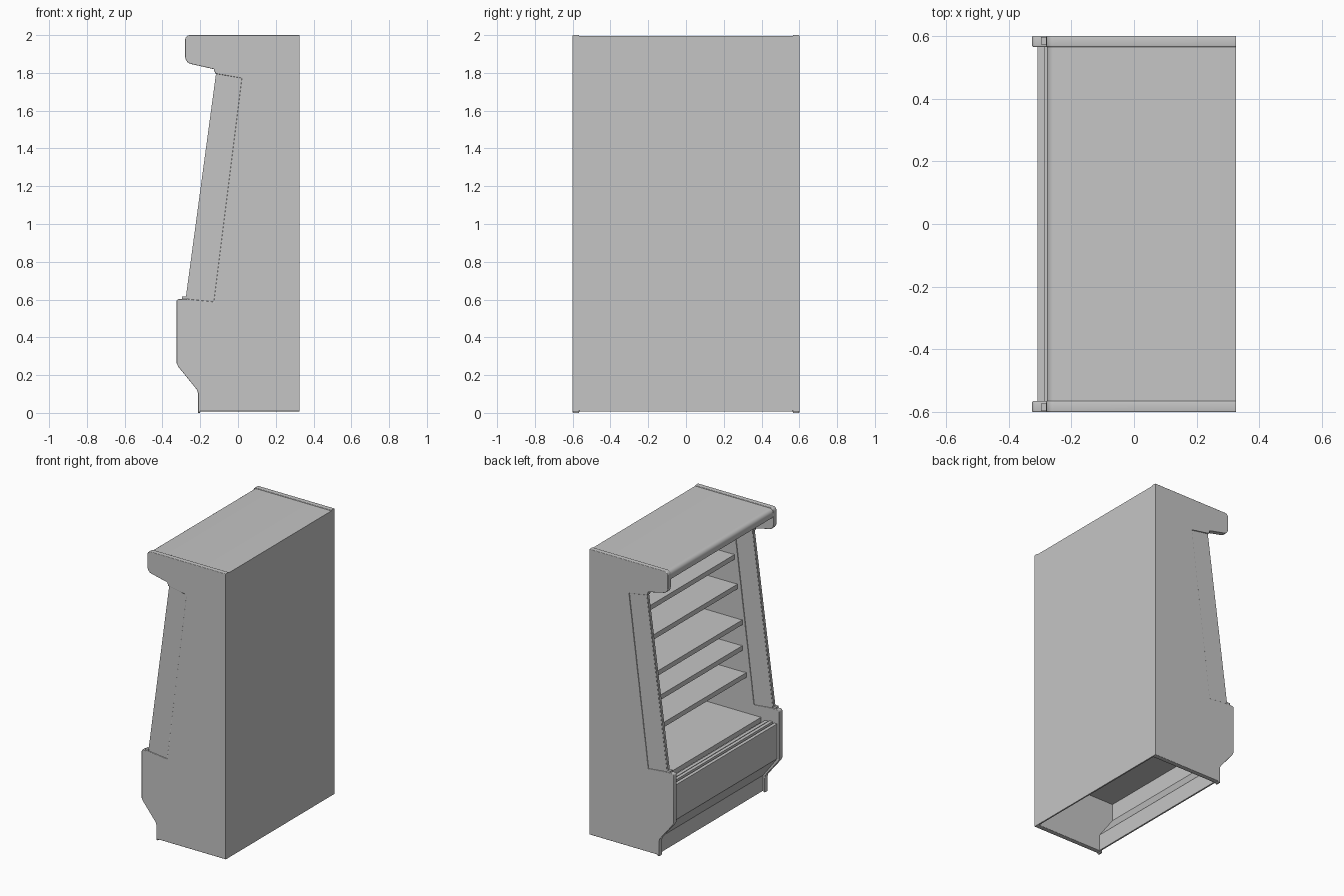
import bpy, bmesh, math

if "Cube" in bpy.data.objects:
    bpy.data.objects.remove(bpy.data.objects["Cube"])

grey = bpy.data.materials.new("cabinet grey")
grey.diffuse_color = (0.56, 0.56, 0.56, 1)
grey.use_nodes = True
grey.node_tree.nodes["Principled BSDF"].inputs["Base Color"].default_value = grey.diffuse_color


def prism(name, pts, y0, y1, bevel=0.0):
    """Extrude an (x, z) profile along y, optionally rounding the cap rims except at the back."""
    bm = bmesh.new()
    a = [bm.verts.new((x, y0, z)) for x, z in pts]
    b = [bm.verts.new((x, y1, z)) for x, z in pts]
    n = len(pts)
    caps = [bm.faces.new(a), bm.faces.new(b[::-1])]
    for i in range(n):
        bm.faces.new((a[i], b[i], b[(i + 1) % n], a[(i + 1) % n]))
    bmesh.ops.recalc_face_normals(bm, faces=bm.faces)
    if bevel:
        rim = [e for f in caps for e in f.edges if min(v.co.x for v in e.verts) < 0.32]
        bmesh.ops.bevel(bm, geom=rim, offset=bevel, offset_type='OFFSET', segments=3,
                        profile=0.5, affect='EDGES', clamp_overlap=True)
    me = bpy.data.meshes.new(name)
    bm.to_mesh(me)
    bm.free()
    me.materials.append(grey)
    ob = bpy.data.objects.new(name, me)
    bpy.context.collection.objects.link(ob)
    bpy.context.view_layer.objects.active = ob
    ob.select_set(True)
    bpy.ops.object.shade_smooth_by_angle(angle=math.radians(35))
    ob.select_set(False)
    for p in me.polygons:  # the large flat sides stay flat
        if abs(p.normal.y) > 0.999:
            p.use_smooth = False
    return ob


def box(name, x0, x1, y0, y1, z0, z1):
    return prism(name, [(x0, z0), (x1, z0), (x1, z1), (x0, z1)], y0, y1)


def arc(cx, cz, r, a0, a1, n=5):
    return [(cx + r * math.cos(math.radians(a0 + (a1 - a0) * i / n)),
             cz + r * math.sin(math.radians(a0 + (a1 - a0) * i / n))) for i in range(n + 1)]


W = 0.565  # inner half width

# End panels with a stepped opening at the front, filled by a slanted insert
outline = [(0.325, 0.008), (0.325, 2.0)]
outline += arc(-0.255, 1.975, 0.025, 90, 180)
outline += arc(-0.24, 1.886, 0.04, 180, 256)
outline += [(-0.128, 1.82), (-0.12, 1.796), (0.02, 1.772), (-0.128, 0.588), (-0.27, 0.603)]
outline += arc(-0.313, 0.591, 0.012, 90, 180, 3)
outline += [(-0.325, 0.262), (-0.315, 0.243), (-0.217, 0.122), (-0.212, 0.105), (-0.212, 0.0), (-0.2, 0.0), (-0.2, 0.008)]
insert = [(-0.27, 0.602), (-0.128, 0.588), (0.02, 1.772), (-0.113, 1.795)]
edge = [(-0.277, 0.605), (-0.268, 0.605), (-0.108, 1.792), (-0.117, 1.792)]
for side, s in (("left", -1), ("right", 1)):
    def span(a, b):
        return (a, b) if s > 0 else (-b, -a)
    prism(side + "_end_panel", outline, *span(W, 0.6), bevel=0.005)
    prism(side + "_window_insert", insert, *span(0.571, 0.594))
    prism(side + "_window_edge", edge, *span(0.573, 0.592))
    box(side + "_window_clip", -0.297, -0.272, *span(0.573, 0.597), 0.595, 0.616)

# Canopy with a rounded nose and a sloping underside
canopy = [(0.325, 1.86), (0.325, 1.995)] + arc(-0.25, 1.967, 0.028, 90, 180, 6)
canopy += arc(-0.264, 1.945, 0.014, 180, 270, 4)
canopy += [(-0.235, 1.931), (-0.225, 1.945), (-0.13, 1.93), (-0.10, 1.86)]
prism("canopy", canopy, -W, W)

# Back: insulated wall above, thin sheet below
box("back_wall", 0.25, 0.325, -W, W, 0.385, 1.86)
box("back_sheet", 0.315, 0.325, -W, W, 0.008, 0.385)

# Front: toe kick, slope and bumper in one folded sheet
outer = [(-0.2, 0.01), (-0.2, 0.118), (-0.308, 0.262), (-0.308, 0.5)]
inner = [(-0.295, 0.5), (-0.295, 0.267), (-0.189, 0.123), (-0.189, 0.01)]
prism("front_panel", outer + inner, -W, W)

# Tub under the deck
box("tub_floor", -0.297, 0.25, -W, W, 0.385, 0.41)
box("tub_front", -0.295, -0.2, -W, W, 0.41, 0.485)

# Air intake rails along the front rim
for i, x in enumerate((-0.308, -0.272, -0.238)):
    box(f"intake_rail_{i + 1}", x, x + 0.024, -W, W, 0.48, 0.505 + 0.006 * (i % 2))

# Bottom deck and shelves: front x, top z, with a price rail on each front
box("bottom_deck", -0.187, 0.255, -0.56, 0.56, 0.485, 0.52)
for i, (x, z) in enumerate([(-0.07, 0.80), (-0.04, 0.98), (-0.04, 1.16), (-0.003, 1.40), (0.02, 1.60)]):
    box(f"shelf_{i + 1}", x, 0.255, -0.56, 0.56, z - 0.014, z)
    box(f"shelf_front_{i + 1}", x - 0.004, x + 0.008, -0.56, 0.56, z - 0.032, z + 0.002)
